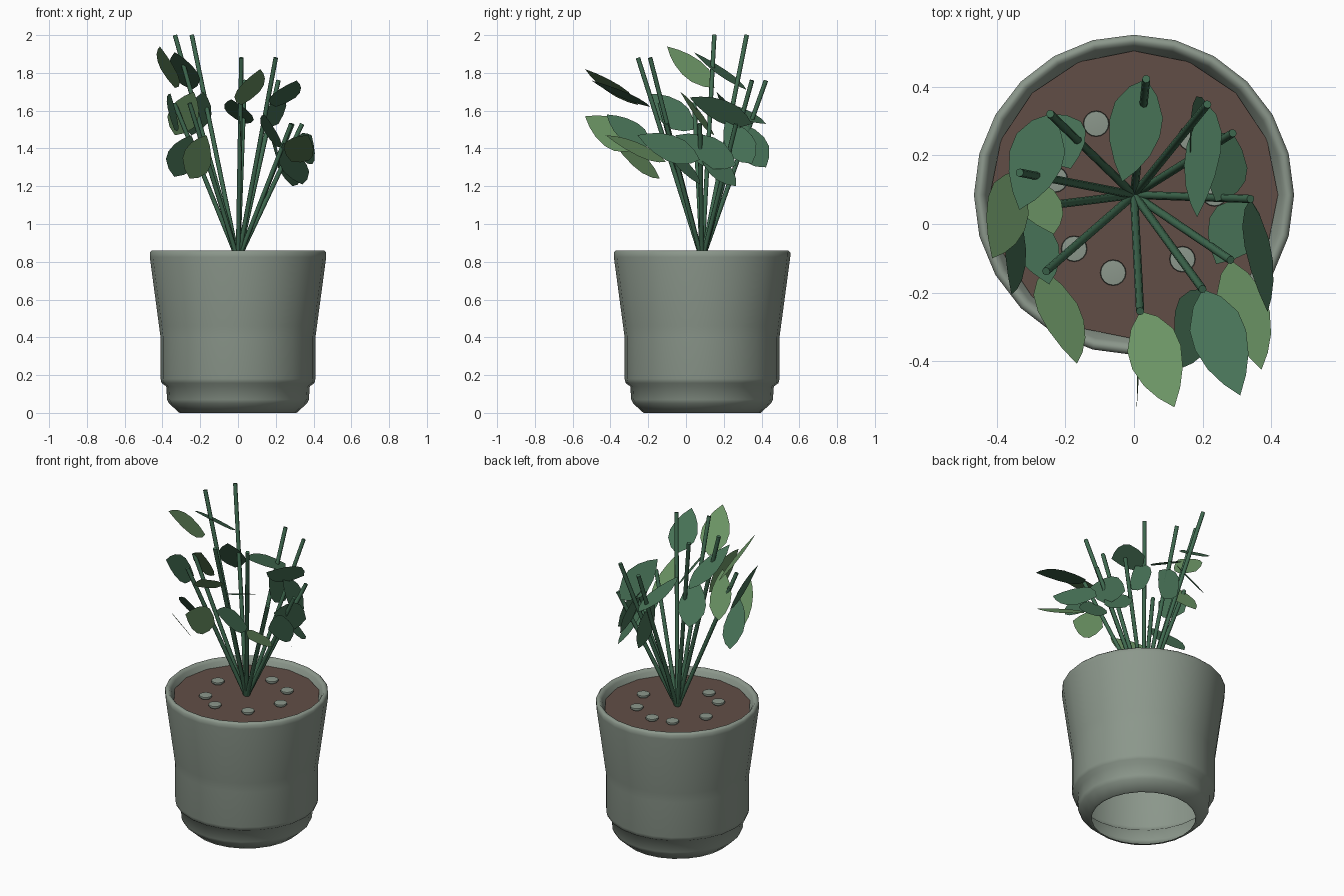
import bpy, bmesh
from math import radians, sin, cos, pi
from mathutils import Vector

cube = bpy.data.objects.get("Cube")
if cube:
    bpy.data.objects.remove(cube, do_unlink=True)

CENTRE = Vector((0, 0.085, 0))
SOIL_Z = 0.82


def material(name, rgb):
    mat = bpy.data.materials.new(name)
    mat.use_nodes = True
    mat.diffuse_color = (*rgb, 1)
    mat.node_tree.nodes["Principled BSDF"].inputs["Base Color"].default_value = (*rgb, 1)
    return mat


GLAZE = material("grey_green_ceramic", (0.26, 0.31, 0.26))
EARTH = material("brown_soil", (0.12, 0.076, 0.061))
STEM = material("stem_green", (0.05, 0.144, 0.08))
DARK = material("deep_leaf_green", (0.064, 0.17, 0.095))
LIGHT = material("pale_leaf_green", (0.15, 0.3, 0.13))


def add_object(name, bm, mat, smooth=None):
    mesh = bpy.data.meshes.new(name)
    bm.to_mesh(mesh)
    bm.free()
    mesh.materials.append(mat)
    obj = bpy.data.objects.new(name, mesh)
    bpy.context.collection.objects.link(obj)
    if smooth:
        bpy.ops.object.select_all(action="DESELECT")
        obj.select_set(True)
        bpy.context.view_layer.objects.active = obj
        bpy.ops.object.shade_smooth_by_angle(angle=radians(smooth))
    return obj


def lathe(name, profile, sides, mat, place, smooth=None):
    """Revolve a (radius, height) profile, listed from the bottom outwards."""
    bm = bmesh.new()
    verts = [bm.verts.new((r, 0, z)) for r, z in profile]
    edges = [bm.edges.new(pair) for pair in zip(verts, verts[1:])]
    bmesh.ops.spin(bm, geom=verts + edges, cent=(0, 0, 0), axis=(0, 0, 1),
                   angle=2 * pi, steps=sides, use_duplicate=False)
    bmesh.ops.remove_doubles(bm, verts=bm.verts, dist=0.0005)
    bmesh.ops.recalc_face_normals(bm, faces=bm.faces)
    bmesh.ops.translate(bm, verts=bm.verts, vec=place)
    return add_object(name, bm, mat, smooth)


def stem(name, start, end, radius=0.012):
    axis = end - start
    bm = bmesh.new()
    bmesh.ops.create_cone(bm, cap_ends=True, segments=8, radius1=radius,
                          radius2=radius, depth=axis.length)
    bmesh.ops.rotate(bm, verts=bm.verts, matrix=axis.to_track_quat("Z", "Y").to_matrix())
    bmesh.ops.translate(bm, verts=bm.verts, vec=(start + end) / 2)
    return add_object(name, bm, STEM, 50)


# Half width of a leaf along its length
BLADE = ((0.12, 0.55), (0.3, 0.95), (0.48, 1), (0.68, 0.8), (0.85, 0.45))


def leaf(name, base, reach, roll, mat):
    """Flat pointed blade, rolled from level towards the left side."""
    along = reach.normalized()
    level = Vector((-along.y, along.x, 0)).normalized()
    up = along.cross(level)
    normal = up * cos(radians(roll)) + level * sin(radians(roll))
    side = normal.cross(along) * 0.08
    right = [base + reach * t + side * w for t, w in BLADE]
    left = [base + reach * t - side * w for t, w in reversed(BLADE)]
    bm = bmesh.new()
    bm.faces.new([bm.verts.new(p) for p in [base, *left[::-1], base + reach, *right[::-1]]])
    return add_object(name, bm, mat)


# Hollow pot with a stepped foot, open underneath, and a rounded rim
lathe("pot", [(0.297, 0), (0.31, 0), (0.365, 0.05), (0.375, 0.07),
              (0.38, 0.14), (0.405, 0.158), (0.41, 0.18), (0.41, 0.4),
              (0.418, 0.46), (0.467, 0.825), (0.467, 0.85), (0.457, 0.86),
              (0.445, 0.86), (0.433, 0.845), (0.413, 0.8)],
      24, GLAZE, CENTRE, 60)
lathe("soil", [(0, SOIL_Z), (0.42, SOIL_Z)], 16, EARTH, CENTRE)

# Ring of pebbles on the soil
for i, turn in enumerate((1, 45, 87, 118, 169, 222, 255, 307)):
    a = radians(turn)
    spot = CENTRE + Vector((0.235 * cos(a), 0.235 * sin(a), SOIL_Z - 0.005))
    lathe(f"pebble_{i + 1}", [(0, 0), (0.025, 0), (0.038, 0.014), (0.036, 0.022), (0, 0.025)],
          16, GLAZE, spot, 60)

# Stems: direction, tip height, then leaves: drop below tip, reach, roll, colour
PLANT = [
    (169, 2, [(.28, (-.08, -.25, .22), 35, LIGHT), (.53, (.1, -.18, .23), 35, LIGHT)]),
    (136, 2, [(.29, (-.09, -.28, .2), 5, DARK), (.53, (.06, -.16, .23), 0, DARK)]),
    (84, 1.76, [(.23, (-.07, -.3, .13), 15, DARK), (.46, (0, -.16, .24), 90, DARK)]),
    (51, 1.76, [(.23, (-.03, -.33, .14), -50, DARK), (.44, (-.05, -.14, .23), 60, DARK)]),
    (32, 1.53, [(.33, (-.05, -.2, .2), 30, DARK), (.22, (0, -.32, .16), 90, DARK)]),
    (-2, 1.53, [(.19, (.05, -.33, .13), 62, DARK), (.32, (-.1, -.19, .22), 0, DARK)]),
    (-34, 1.53, [(.2, (.09, -.32, .14), 30, LIGHT)]),
    (-54, 1.88, [(.26, (.11, -.31, .14), -5, DARK), (.47, (-.06, -.23, .17), 40, DARK)]),
    (-87, 1.88, [(.25, (.1, -.28, .19), -12, LIGHT), (.48, (-.01, -.28, .17), 88, LIGHT)]),
    (-139, 1.64, [(.4, (.09, -.27, .23), 42, LIGHT)]),
    (-173, 1.64, [(.14, (-.02, -.25, .19), 65, DARK), (.39, (.09, -.22, .22), 30, DARK)]),
]
root = CENTRE + Vector((0, 0, SOIL_Z - 0.01))
for i, (turn, height, leaves) in enumerate(PLANT):
    a = radians(turn)
    tip = CENTRE + Vector((0.34 * cos(a), 0.34 * sin(a), height))
    stem(f"stem_{i + 1}", root, tip)
    for j, (drop, reach, roll, mat) in enumerate(leaves):
        leaf(f"leaf_{i + 1}_{j + 1}", tip - Vector((0, 0, drop)), Vector(reach), roll, mat)
